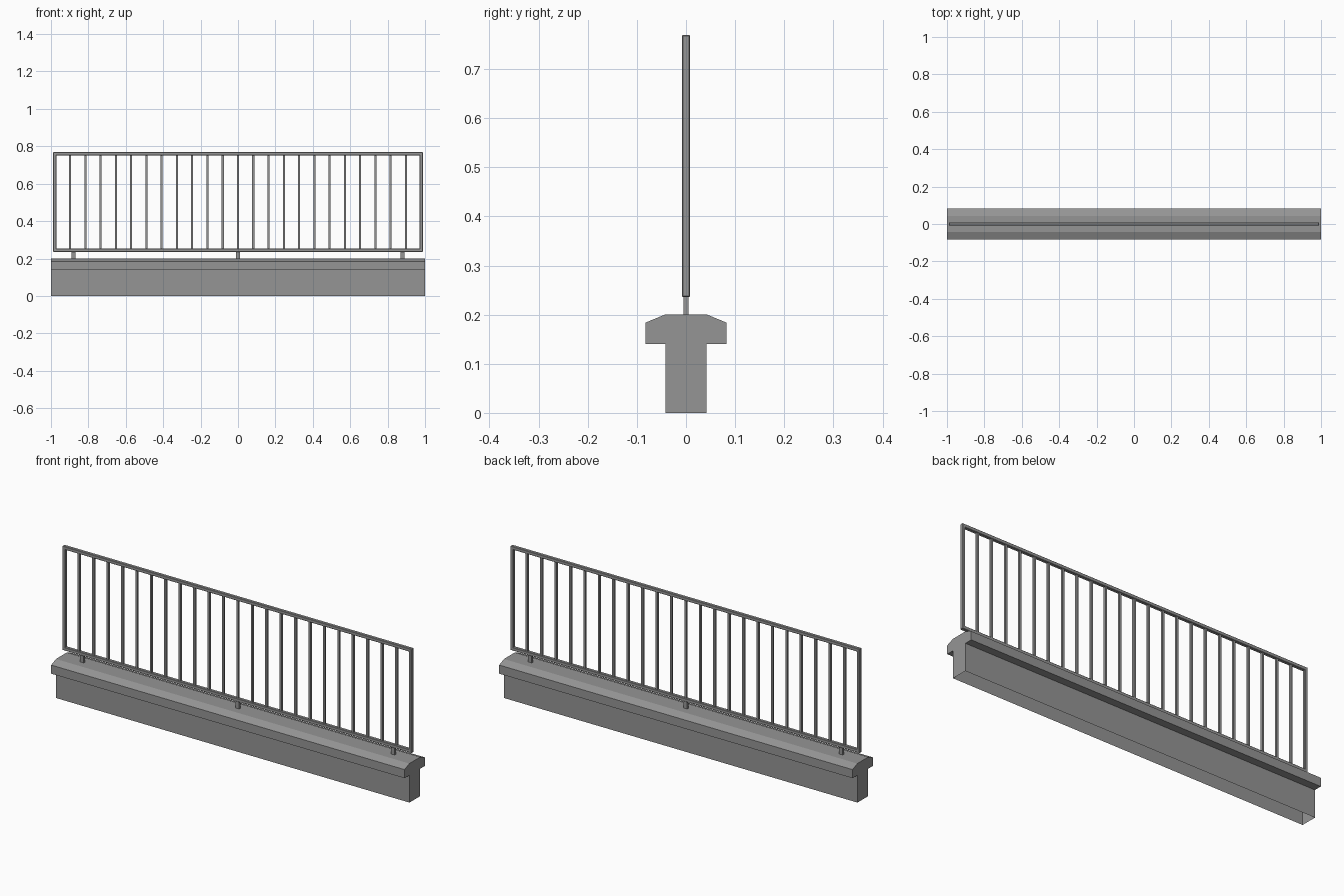
import bpy
import bmesh

if "Cube" in bpy.data.objects:
    bpy.data.objects.remove(bpy.data.objects["Cube"], do_unlink=True)


def make_material(name, colour):
    mat = bpy.data.materials.new(name)
    mat.use_nodes = True
    mat.diffuse_color = colour
    mat.node_tree.nodes["Principled BSDF"].inputs["Base Color"].default_value = colour
    return mat


grey = make_material("plain grey", (0.3, 0.3, 0.3, 1))


def finish(name, bm):
    mesh = bpy.data.meshes.new(name)
    bm.to_mesh(mesh)
    bm.free()
    mesh.materials.append(grey)
    obj = bpy.data.objects.new(name, mesh)
    bpy.context.collection.objects.link(obj)
    return obj


def box(name, x, z0, z1, width, depth, bevel=0):
    """Upright box centred on x and y = 0, spanning z0 to z1."""
    bm = bmesh.new()
    bmesh.ops.create_cube(bm, size=1)
    for v in bm.verts:
        v.co = (x + v.co.x * width, v.co.y * depth, (z0 + z1) / 2 + v.co.z * (z1 - z0))
    if bevel:
        bmesh.ops.bevel(bm, geom=bm.edges[:], offset=bevel, segments=1, affect="EDGES")
    return finish(name, bm)


# Wall with overhanging coping: half profile mirrored, extruded along x, open underneath
half = [(0.042, 0), (0.042, 0.14), (0.082, 0.14), (0.082, 0.184), (0.043, 0.2)]
profile = half + [(-y, z) for y, z in reversed(half)]
bm = bmesh.new()
end = bm.faces.new([bm.verts.new((-1, y, z)) for y, z in profile])
ext = bmesh.ops.extrude_face_region(bm, geom=[end], use_keep_orig=True)
for item in ext["geom"]:
    if isinstance(item, bmesh.types.BMVert):
        item.co.x = 1
bmesh.ops.recalc_face_normals(bm, faces=bm.faces[:])
bottom = [f for f in bm.faces if all(v.co.z < 0.001 for v in f.verts)]
bmesh.ops.delete(bm, geom=bottom, context="FACES_ONLY")
finish("wall", bm)

# Railing frame
RAIL, LOW, HIGH, REACH = 0.017, 0.236, 0.769, 0.988
box("bottom_rail", 0, LOW, LOW + RAIL, 2 * REACH, RAIL, 0.002)
box("top_rail", 0, HIGH - RAIL, HIGH, 2 * REACH, RAIL, 0.002)
edge = REACH - RAIL / 2
for side, name in ((-1, "right_end_post"), (1, "left_end_post")):
    box(name, side * edge, LOW, HIGH, RAIL, RAIL, 0.002)

# Evenly spaced balusters
GAPS = 24
for i in range(1, GAPS):
    box(f"baluster_{i}", -edge + 2 * edge * i / GAPS, LOW + RAIL / 2, HIGH - RAIL / 2, 0.011, 0.011)

# Feet joining the railing to the wall
for name, x in (("right_foot", -0.88), ("middle_foot", 0), ("left_foot", 0.88)):
    box(name, x, 0.195, LOW + RAIL / 2, 0.021, 0.01)
